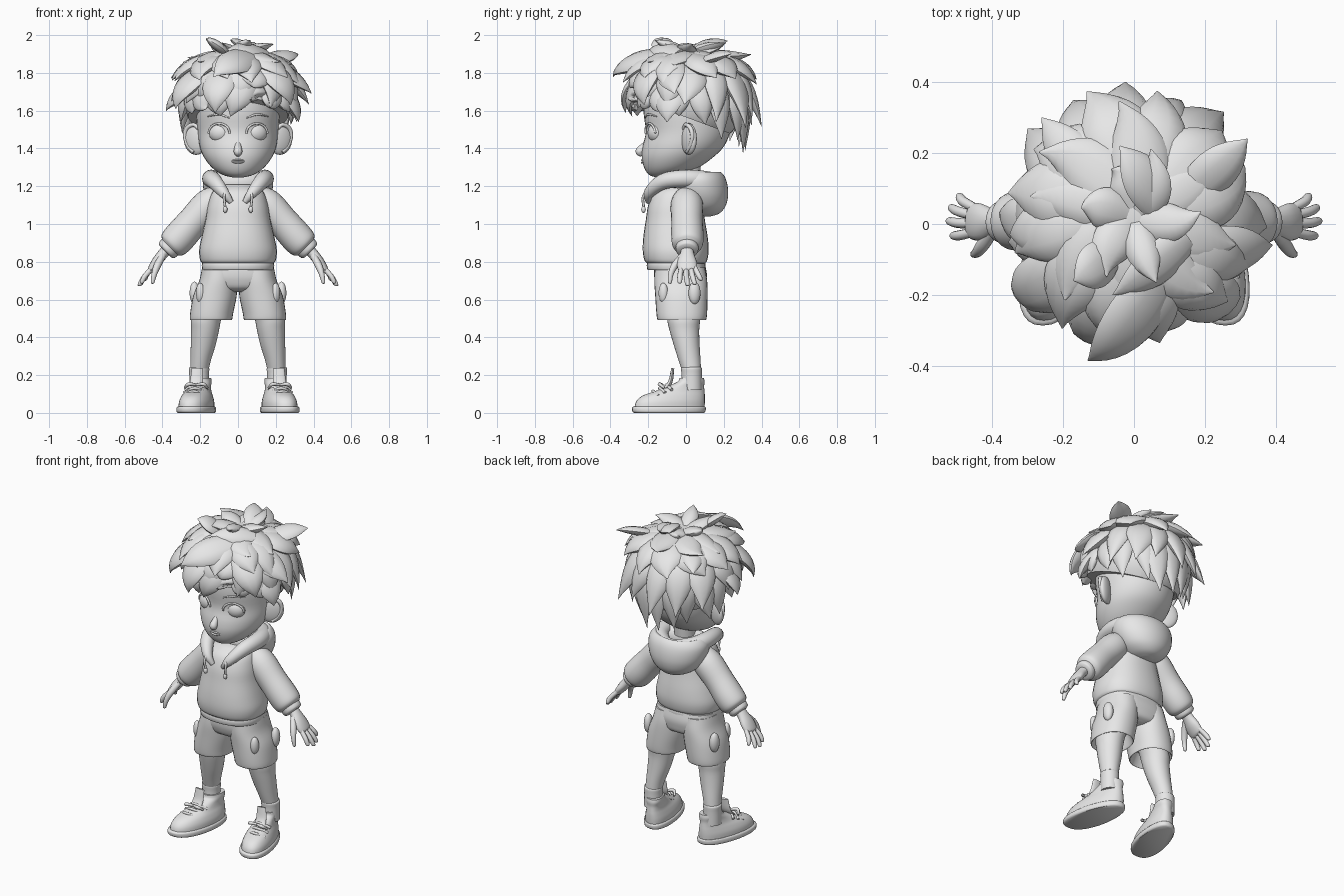
import bpy, bmesh, math, random
from mathutils import Vector, Matrix

random.seed(11)
pi = math.pi
GREY = bpy.data.materials.new("plain_grey")
GREY.diffuse_color = (0.8, 0.8, 0.8, 1)


def finish(name, bm, mirror):
    bmesh.ops.recalc_face_normals(bm, faces=bm.faces)
    me = bpy.data.meshes.new(name)
    bm.to_mesh(me)
    bm.free()
    me.materials.append(GREY)
    ob = bpy.data.objects.new(name, me)
    bpy.context.collection.objects.link(ob)
    bpy.context.view_layer.objects.active = ob
    ob.select_set(True)
    bpy.ops.object.shade_smooth_by_angle(angle=math.radians(50))
    ob.select_set(False)
    if mirror:
        ob.modifiers.new("mirror", 'MIRROR').use_mirror_merge = False
    return ob


def make(name, ringsets, mirror=False):
    # skins one or more stacks of rings, with capped ends
    bm = bmesh.new()
    for rings in ringsets:
        vs = [[bm.verts.new(p) for p in r] for r in rings]
        n = len(vs[0])
        for a, b in zip(vs, vs[1:]):
            for i in range(n):
                bm.faces.new((a[i], a[(i + 1) % n], b[(i + 1) % n], b[i]))
        bm.faces.new(vs[0])
        bm.faces.new(vs[-1])
    return finish(name, bm, mirror)


def spline(keys, n):
    k = [Vector(q) for q in keys]
    k = [k[0] * 2 - k[1]] + k + [k[-1] * 2 - k[-2]]
    out = []
    for i in range(1, len(k) - 2):
        a, b, c, d = k[i - 1:i + 3]
        for j in range(n):
            t = j / n
            out.append(b + (c - a) * (t / 2) + (2 * a - 5 * b + 4 * c - d) * (t * t / 2)
                       + (3 * b - a - 3 * c + d) * (t ** 3 / 2))
    return out + [k[-2]]


def loft(keys, n=4, seg=32, p=2.0, cx=0, warp=None):
    # horizontal rings: height, half width, front y, back y (and centre x)
    rings = []
    for key in spline(keys, n):
        z, rx, yf, yb = key[:4]
        ox = key[4] if len(key) > 4 else cx
        ring = []
        for i in range(seg):
            c, s = math.cos(2 * pi * i / seg), math.sin(2 * pi * i / seg)
            x = ox + rx * math.copysign(abs(c) ** (2 / p), c)
            y = (yf + yb) / 2 + (yb - yf) / 2 * math.copysign(abs(s) ** (2 / p), s)
            ring.append(warp(x, y, z) if warp else (x, y, z))
        rings.append(ring)
    return rings


def tube(keys, side=(0, 1, 0), n=4, seg=16):
    # rings along a path: x, y, z, half width along side, half thickness (same when left out)
    pts = spline(keys, n) if n else keys
    pos = [Vector(q[:3]) for q in pts]
    rings = []
    for i, q in enumerate(pts):
        t = (pos[min(i + 1, len(pos) - 1)] - pos[max(i - 1, 0)]).normalized()
        s = Vector(side)
        s = (s - t * s.dot(t)).normalized()
        u = t.cross(s)
        rings.append([pos[i] + s * (q[3] * math.cos(2 * pi * j / seg))
                      + u * (q[-1] * math.sin(2 * pi * j / seg)) for j in range(seg)])
    return rings


def ball(name, c, r, rz=0, mirror=False, cut=None):
    bm = bmesh.new()
    m = Matrix.Translation(c) @ Matrix.Rotation(rz, 4, 'Z') @ Matrix.Diagonal((*r, 1))
    bmesh.ops.create_uvsphere(bm, u_segments=32, v_segments=18, radius=1, matrix=m)
    if cut:
        bmesh.ops.bisect_plane(bm, geom=bm.verts[:] + bm.edges[:] + bm.faces[:],
                               plane_co=cut[0], plane_no=cut[1], clear_inner=True)
        bmesh.ops.holes_fill(bm, edges=[e for e in bm.edges if e.is_boundary])
    return finish(name, bm, mirror)


# shoes: toes turned out, narrower heels
def foot(x, y, z):
    return (0.2 - 0.2 * y + x * (0.85 - 0.6 * y if y > -0.1 else 0.91), y, z)


make("shoe_sole", [loft([(0, .1, -.275, .095), (.008, .106, -.284, .103),
                         (.026, .105, -.286, .105), (.034, .098, -.278, .1)], p=2.4, warp=foot)], True)
make("shoe_upper", [loft([(.025, .096, -.274, .098), (.06, .094, -.264, .1), (.09, .083, -.232, .1),
                          (.115, .07, -.165, .098), (.14, .064, -.1, .096), (.165, .064, -.045, .098),
                          (.185, .06, -.035, .095)], p=2.3, warp=foot)], True)
make("shoe_tongue", [tube([(.23, -.13, .11, .035, .012), (.22, -.085, .16, .035, .012),
                           (.215, -.07, .235, .03, .008)], (1, 0, 0))], True)
laces = []
for y in (-.175, -.14, -.105):
    cx, z = .2 - .2 * y, .197 + .47 * y
    laces.append(tube([(cx + k * .058, y + .03 * abs(k), z - .025 * abs(k), .0085) for k in (-1, 0, 1)], seg=8))
for s in (-1, 1):
    laces.append(tube([(.222, -.125, .148, .007), (.222 + s * .04, -.14, .152, .01),
                       (.222 + s * .06, -.115, .132, .006)], (0, 0, 1), seg=8))
make("shoe_laces", laces, True)

# socks and legs
make("sock", [loft([(.12, .052, -.025, .085), (.2, .052, -.024, .084),
                    (.235, .054, -.026, .084), (.242, .046, -.02, .078)], cx=.206)], True)
make("leg", [loft([(.22, .048, -.02, .08, .205), (.28, .054, -.04, .077, .197), (.36, .066, -.065, .072, .184),
                   (.44, .074, -.088, .07, .174), (.5, .08, -.1, .075, .168), (.58, .08, -.1, .07, .14)])], True)

# shorts
make("shorts_leg", [loft([(.56, .08, -.11, .07, .14), (.508, .1, -.138, .095, .143), (.492, .111, -.15, .106, .143),
                          (.53, .114, -.157, .112, .139), (.62, .115, -.163, .114, .122),
                          (.7, .1, -.168, .112, .105), (.77, .095, -.165, .1, .095)], p=2.2)], True)
make("shorts_seat", [loft([(.64, .06, -.1, .06), (.66, .14, -.145, .095), (.7, .185, -.164, .107),
                           (.74, .19, -.17, .11), (.79, .187, -.168, .1)], p=2.8)])
ball("front_pocket", (.2, -.12, .635), (.022, .026, .053), -.5, True)
ball("back_pocket", (.23, .045, .635), (.026, .032, .06), .2, True)

# hooded top
make("hem_band", [loft([(.79, .16, -.17, .07), (.765, .178, -.19, .09), (.757, .188, -.203, .1),
                        (.78, .192, -.208, .104), (.802, .188, -.203, .1)], p=2.3)])
make("top_body", [loft([(.79, .187, -.203, .1), (.808, .2, -.22, .112), (.86, .206, -.229, .12),
                        (.93, .193, -.226, .115), (1.02, .173, -.213, .1), (1.1, .16, -.2, .09),
                        (1.17, .135, -.17, .085), (1.21, .085, -.11, .08)], p=2.3)])
make("sleeve", [tube([(.08, .005, 1.15, .06), (.15, .005, 1.105, .085), (.235, .005, 1.015, .083),
                      (.305, .008, .935, .086), (.345, .008, .893, .08), (.362, .008, .876, .059)], seg=24)], True)
make("cuff", [tube([(.352, .006, .886, .052), (.36, .006, .878, .06), (.378, .006, .86, .057),
                    (.385, .006, .853, .041)], seg=24)], True)
make("hood_rim", [tube([(.035, -.2, 1.115, .013), (.075, -.195, 1.165, .029), (.125, -.12, 1.225, .042),
                        (.143, -.01, 1.24, .047), (.118, .085, 1.235, .048), (.05, .15, 1.225, .047),
                        (0, .158, 1.22, .047)], (0, 0, 1), seg=20)], True)
make("hood_pouch", [loft([(1.04, .03, .06, .13), (1.055, .085, .0, .175), (1.09, .135, -.03, .207),
                          (1.14, .168, -.06, .222), (1.19, .184, -.08, .222), (1.235, .185, -.08, .212),
                          (1.265, .168, -.06, .195), (1.275, .145, -.03, .175), (1.25, .11, .0, .14)], seg=40)])
make("drawstring", [tube([(.068, -.21, 1.175, .007), (.074, -.228, 1.14, .007), (.068, -.224, 1.09, .007)], seg=8)], True)
ball("drawstring_bead", (.068, -.225, 1.077), (.012, .012, .018), 0, True)

# hands
hand = [tube([(.365, .006, .875, .034, .03), (.395, .006, .845, .036, .028), (.43, .005, .8, .052, .027),
              (.458, .008, .762, .05, .02), (.466, .01, .75, .036, .012)])]
for y, x, z, yt in ((.05, .495, .7, .077), (.024, .517, .678, .045), (-.003, .523, .672, .008),
                    (-.03, .512, .685, -.033)):
    hand.append(tube([(.445, y * .8 + .003, .777, .013), ((.46 + x) / 2 + .004, (y + yt) / 2, (.77 + z) / 2, .0142),
                      (x - .003, yt, z + .008, .0115), (x, yt, z, .005)], seg=10))
hand.append(tube([(.4, -.02, .83, .018), (.427, -.06, .78, .019), (.443, -.08, .735, .0145),
                  (.452, -.085, .692, .01), (.453, -.086, .684, .004)], seg=12))
make("hand", hand, True)

# neck, head and face
make("neck", [loft([(1.12, .085, -.12, .07), (1.2, .064, -.07, .07), (1.33, .062, -.06, .08)])])
make("head", [loft([(1.247, .03, -.16, -.09), (1.26, .08, -.195, -.03), (1.295, .134, -.22, .06),
                    (1.35, .178, -.234, .14), (1.41, .203, -.23, .2), (1.49, .214, -.213, .235),
                    (1.6, .222, -.225, .25), (1.7, .21, -.21, .25), (1.8, .17, -.15, .2),
                    (1.87, .08, -.06, .1)], seg=40)])
ball("ear", (.222, .015, 1.45), (.072, .028, .084), .5, True)
make("ear_rim", [tube([(.205, -.015, 1.5, .008), (.235, .0, 1.526, .011), (.272, .025, 1.505, .012),
                       (.28, .034, 1.46, .011), (.262, .022, 1.41, .01), (.235, .002, 1.38, .008)], seg=8)], True)
ball("eye", (.1, -.163, 1.483), (.056, .038, .05), .35, True)
make("eyelid", [tube([(.1 + .056 * math.cos(a), -.188 + .026 * math.cos(a) - .006 * math.sin(a),
                       1.48 + .052 * math.sin(a), .006) for a in [i * pi / 8 for i in range(9)]],
                     (.3, -1, 0), n=2, seg=8)], True)
make("eyebrow", [tube([(.045, -.214, 1.562, .004), (.1, -.2, 1.58, .006), (.16, -.155, 1.57, .003)], n=5, seg=8)], True)
make("nose", [tube([(0, -.19, 1.45, .014), (0, -.216, 1.42, .016), (0, -.24, 1.392, .022),
                    (0, -.243, 1.38, .022), (0, -.23, 1.366, .013)], (1, 0, 0))])
make("lips", [tube([(x, -.231 + 6 * x * x, z if abs(x) < .03 else 1.333, .007 - .12 * abs(x), .011 - .2 * abs(x))
                    for x in (-.042, -.015, .015, .042)], (0, 0, 1), seg=10) for z in (1.338, 1.326)])

# hair: a cap with rows of pointed leaf-shaped locks
HC = Vector((0, .02, 0))
ball("hair_cap", (0, .02, 1.66), (.285, .296, .265), 0, False, ((0, 0, 1.565), (0, .37, 1)))


def polar(az, r, z):
    return HC + Vector((.30 * r * math.sin(az), -.31 * r * math.cos(az), z))


def lock(p0, p1, p2, w, th, side):
    keys = []
    for i in range(12):
        t = i / 11
        p = p0 * (1 - t) ** 2 + p1 * (2 * t * (1 - t)) + p2 * t * t
        f = max(.03, math.sin(pi * (.25 + .75 * t))) ** 1.1
        keys.append((*p, w * f, th * f))
    return tube(keys, side, n=0, seg=10)


def row(count, r0, z0, rm, zm, tip, w, th, shift, twist, jit=.06):
    out = []
    for i in range(count):
        az = -pi + 2 * pi * (i + shift) / count + random.uniform(-.1, .1)
        b = (1 - math.cos(az)) / 2
        r1, z1 = tip(az, b)
        tw = twist * random.uniform(.2, 1.5)
        r1 += random.uniform(-jit, jit)
        z1 += random.uniform(-.03, .03)
        mid = zm if zm > z1 else z1 - .02
        out.append(lock(polar(az, r0, z0), polar(az + tw * .3, rm, mid), polar(az + tw, r1, z1),
                        w * random.uniform(.85, 1.2), th, (math.cos(az), math.sin(az), 0)))
    return out


def low_tip(az, b):
    return .96 + .28 * b - .34 * b * b, 1.6 - .06 * b - .15 * b * b + (.07 if .1 < az < .65 else 0)


def mid_tip(az, b):
    return 1.04 + .42 * b - .28 * b * b, 1.655 - .06 * b - .07 * b * b + (.05 if .1 < az < .6 else 0)


make("hair_lower_locks", row(18, .84, 1.74, 1.0, 1.62, low_tip, .07, .034, 0, .12))
make("hair_middle_locks", row(15, .66, 1.83, 1.05, 1.74, mid_tip, .085, .038, .5, -.16, .09))
make("hair_upper_locks", row(12, .4, 1.88, .96, 1.84, lambda az, b: (1.15, 1.75), .095, .04, .2, .22, .09))
make("hair_crown_locks", row(8, .1, 1.9, .7, 1.87, lambda az, b: (1.0, 1.87), .08, .035, .6, .4, .1))
make("hair_top_spikes", row(6, .05, 1.9, .42, 1.89, lambda az, b: (.55, 1.96), .055, .03, .1, .5, .1))


def swept(pairs, w, bulge):
    # locks from root to tip that bow away from the middle of the hair
    out = []
    for root, tip in pairs:
        a, b = Vector(root), Vector(tip)
        m = a * .4 + b * .6
        o = (m - Vector((0, .02, 1.66))).normalized()
        out.append(lock(a, m + o * bulge, b, w, w * .4, (b - a).cross(o)))
    return out


# swept fringe, side tufts and crown curls
make("hair_fringe", swept([((.1, -.1, 1.88), (-.13, -.385, 1.78)), ((.06, -.17, 1.83), (-.04, -.285, 1.57)),
                           ((-.06, -.16, 1.84), (-.12, -.32, 1.59)), ((-.13, -.1, 1.84), (-.33, -.2, 1.61)),
                           ((.1, -.14, 1.86), (.28, -.22, 1.63))], .09, .1))
make("hair_side_tufts", swept([((.2, -.06, 1.76), (.32, -.1, 1.54)), ((-.2, -.02, 1.76), (-.38, .03, 1.6)),
                               ((.12, -.08, 1.86), (.39, -.06, 1.69)), ((-.15, 0, 1.86), (-.35, -.03, 1.76))], .08, .05))
make("hair_crown_curls", swept([((.15, -.04, 1.9), (-.06, -.2, 1.92)), ((.15, .08, 1.86), (.32, .24, 1.9)),
                                ((-.1, .1, 1.88), (-.26, .3, 1.8)), ((-.06, -.08, 1.9), (-.17, -.16, 1.98)),
                                ((.08, .04, 1.9), (-.04, .22, 1.97))], .065, .03))
